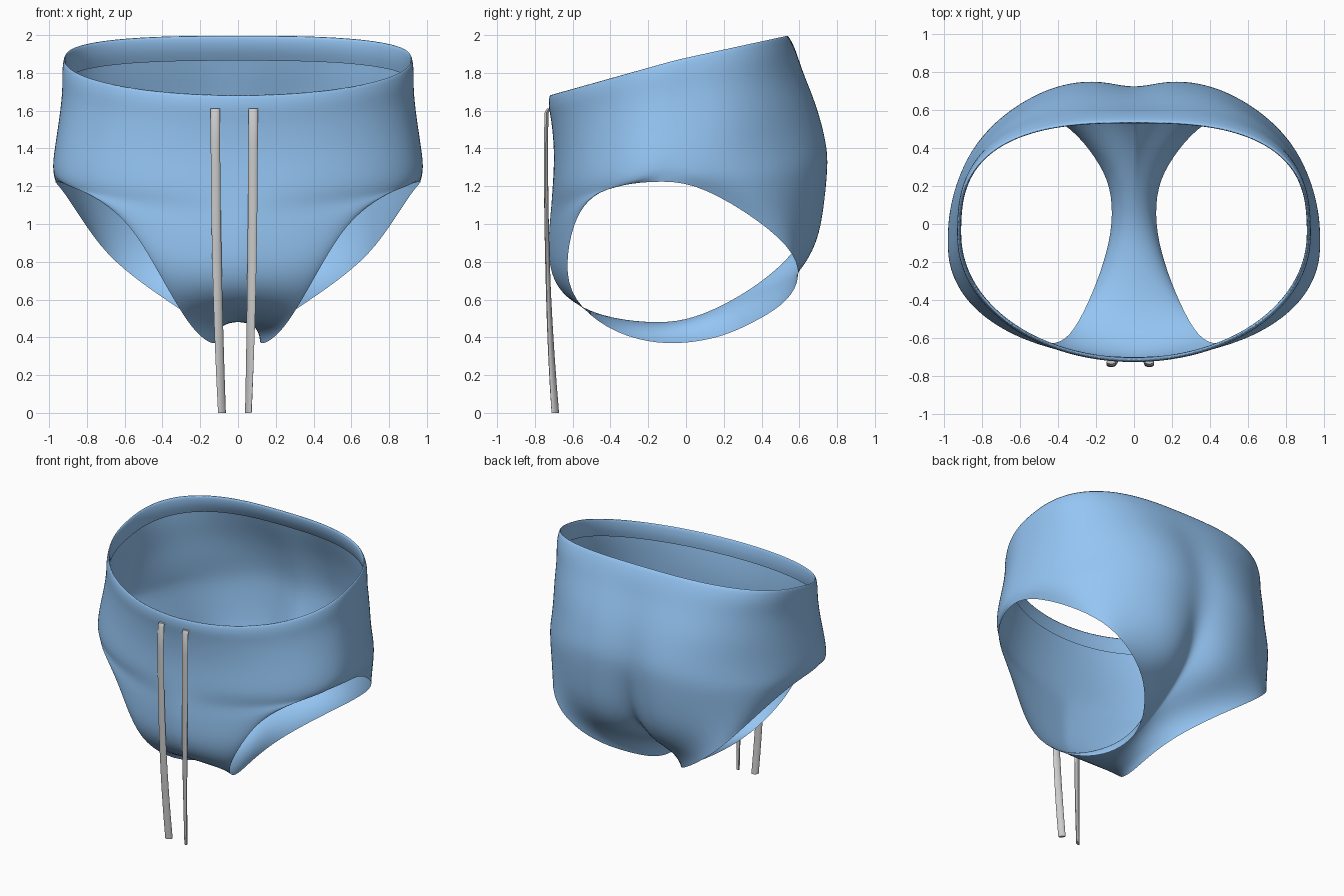
import bpy, bmesh, math
from mathutils import Vector

if "Cube" in bpy.data.objects:
    bpy.data.objects.remove(bpy.data.objects["Cube"])

# side seam stations, inner hem -> waist edge -> band -> leg opening: (x, y, z)
SEAM = [(.918, -.06, 1.735), (.906, -.05, 1.81), (.920, -.05, 1.90), (.935, -.06, 1.80),
        (.928, -.07, 1.70), (.955, -.09, 1.50), (.978, -.11, 1.36), (.988, -.11, 1.235)]
# centre line beside those stations: (y, z)
FRONT = [(-.705, 1.56), (-.70, 1.62), (-.72, 1.71), (-.732, 1.63),
         (-.715, 1.56), (-.70, 1.42), (-.70, 1.30), (-.708, 1.18)]
BACK = [(.575, 1.865), (.53, 1.94), (.527, 2.03), (.585, 1.92),
        (.61, 1.81), (.665, 1.65), (.70, 1.50), (.715, 1.38)]
# below the seam: centre y, z | leg edge x, y, z | roundness, cheek fullness
LOWER = [(-.717, 1.08, .885, -.395, 1.205, .62, 0),
         (-.726, .98, .73, -.525, 1.13, .5, 0),
         (-.73, .87, .57, -.60, 1.00, .45, 0),
         (-.72, .74, .44, -.64, .78, .6, 0),
         (-.65, .61, .34, -.605, .60, .6, 0),
         (-.46, .51, .24, -.42, .44, .8, 0),
         (-.20, .475, .155, -.20, .37, .9, 0),
         (.0, .485, .11, .0, .365, .9, 0),
         (.20, .57, .12, .20, .405, .8, 0),
         (.36, .67, .20, .35, .475, .6, .01),
         (.48, .77, .33, .51, .565, .5, .03),
         (.57, .87, .51, .605, .685, .4, .06),
         (.635, 1.00, .70, .59, .84, .6, .085),
         (.68, 1.15, .825, .39, 1.02, .9, .075),
         (.71, 1.28, .94, .09, 1.20, 1, .06)]
COLS = 14


def row_points(cy, cz, ex, ey, ez, rnd, full, side):
    """Curve from the centre line to the seam or leg edge."""
    if cy > .5:
        n = 2.25 + .5 * max(0, min(1, (cz - 1.5) / .4))
    else:
        n = 2 + .15 * max(0, min(1, (1.7 - cz) / .5))
    pts = []
    for i in range(COLS + 1):
        t = i / COLS
        s, c = math.sin(t * math.pi / 2), max(0, math.cos(t * math.pi / 2))
        u = t + (s ** (2 / n) - t) * rnd
        v = (1 - t) + (c ** (2 / n) - (1 - t)) * rnd
        if i == COLS:
            u, v = 1, 0
        b = full * max(0, math.sin(math.pi * u ** .7)) ** 1.4
        drop = b * max(0, min(1, (1.2 - cz) * 2))
        pts.append(Vector((side * ex * u, ey + (cy - ey) * v + b, ez + (cz - ez) * v - drop)))
    return pts


def finish(bm, name, color=None, subdiv=0):
    bmesh.ops.recalc_face_normals(bm, faces=bm.faces)
    me = bpy.data.meshes.new(name)
    bm.to_mesh(me)
    bm.free()
    ob = bpy.data.objects.new(name, me)
    bpy.context.collection.objects.link(ob)
    for p in me.polygons:
        p.use_smooth = True
    if color:
        mat = bpy.data.materials.new(name + "_fabric")
        mat.diffuse_color = color
        mat.use_nodes = True
        mat.node_tree.nodes["Principled BSDF"].inputs["Base Color"].default_value = mat.diffuse_color
        me.materials.append(mat)
    if subdiv:
        m = ob.modifiers.new("smooth", 'SUBSURF')
        m.levels = m.render_levels = subdiv
    return ob


# brief: one sheet per half, front waist -> crotch -> back waist, joined at centre and seams
cheek = [0, 0, 0, 0, .015, .035, .05, .06]
rows = [c + s + (1, 0) for c, s in zip(FRONT, SEAM)]
rows += LOWER
rows += [c + s + (1, f) for c, s, f in reversed(list(zip(BACK, SEAM, cheek)))]
bm = bmesh.new()
for side in (1, -1):
    grid = [[bm.verts.new(p) for p in row_points(*r, side)] for r in rows]
    for a, b in zip(grid, grid[1:]):
        for i in range(COLS):
            bm.faces.new((a[i], a[i + 1], b[i + 1], b[i]))
bmesh.ops.remove_doubles(bm, verts=bm.verts, dist=.0005)
finish(bm, "brief", (.30, .56, .90, 1), 2)


def cord(name, path, twist):
    """Flat drawstring swept down a path, twisting toward its end."""
    bm = bmesh.new()
    rings = []
    for k, p in enumerate(path):
        ang = twist * (k / (len(path) - 1)) ** 2
        ring = []
        for j in range(10):
            a = j * math.tau / 10
            w, d = .025 * math.cos(a), .011 * math.sin(a)
            ring.append(bm.verts.new((p[0] + w * math.cos(ang) - d * math.sin(ang),
                                      p[1] + w * math.sin(ang) + d * math.cos(ang), p[2])))
        rings.append(ring)
    for a, b in zip(rings, rings[1:]):
        for j in range(10):
            bm.faces.new((a[j], a[(j + 1) % 10], b[(j + 1) % 10], b[j]))
    bm.faces.new(rings[0])
    bm.faces.new(rings[-1])
    ob = finish(bm, name)
    bpy.context.view_layer.objects.active = ob
    ob.select_set(True)
    bpy.ops.object.shade_smooth_by_angle(angle=math.radians(50))
    ob.select_set(False)


# drawstrings hanging from the front of the waistband
for name, x0, x1, tw in (("drawstring_left", -.12, -.085, .6), ("drawstring_right", .08, .055, -.9)):
    pts = [(x0, -.725, 1.612), (x0, -.738, 1.59)]
    for i in range(1, 11):
        t = i / 10
        pts.append((x0 + (x1 - x0) * t * t, -.742 + .05 * t ** 2.5, 1.59 * (1 - t)))
    cord(name, pts, tw)
